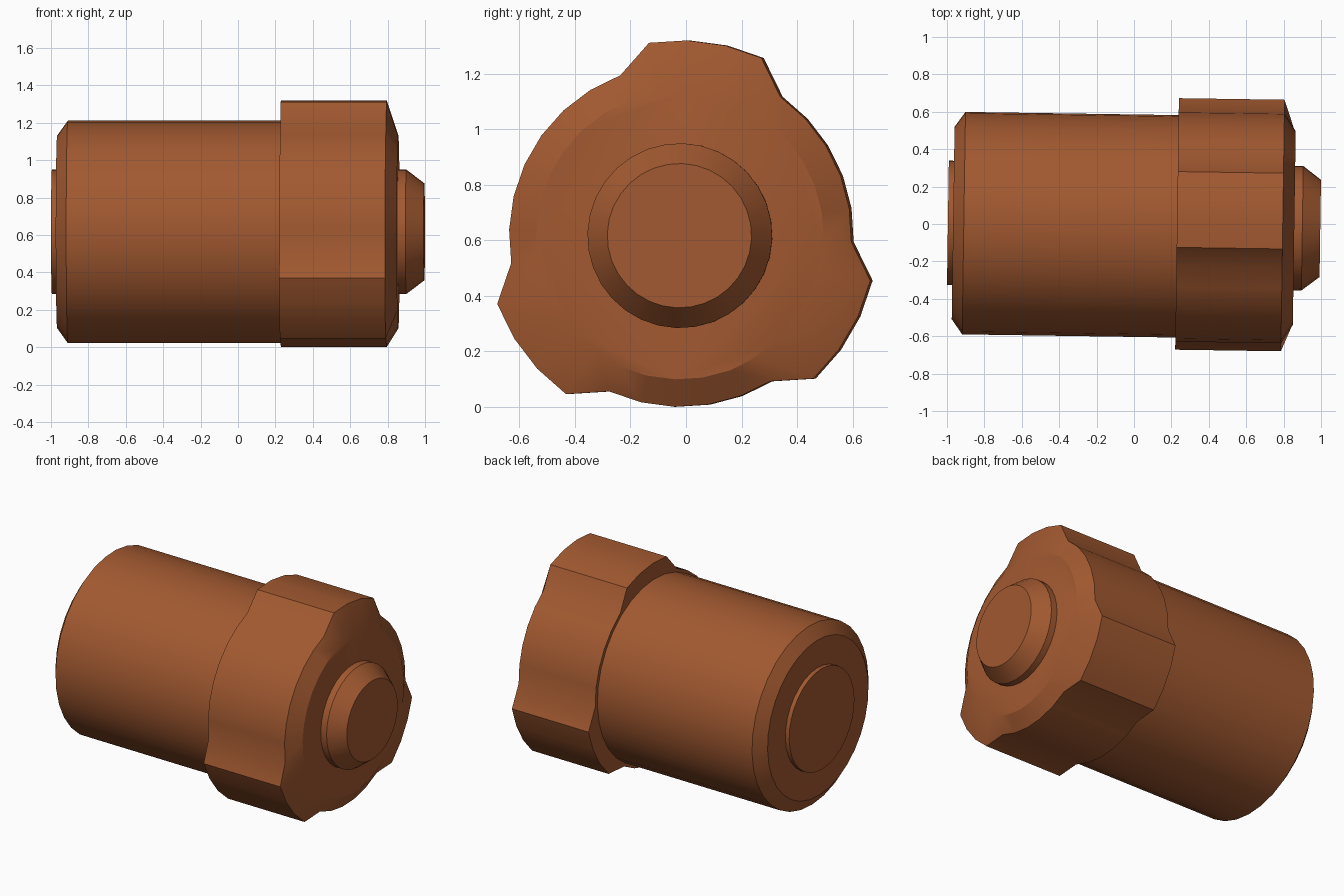
import bpy, bmesh, math
from mathutils import Matrix

if "Cube" in bpy.data.objects:
    bpy.data.objects.remove(bpy.data.objects["Cube"])

SEG = 32
STEP = 2 * math.pi / SEG
START = math.radians(99.2)
# The whole part leans slightly off the x axis
PLACE = Matrix.Translation((0, -0.009, 0.617)) @ Matrix.Rotation(math.radians(-0.85), 4, 'Z')

copper = bpy.data.materials.new("copper")
copper.diffuse_color = (0.36, 0.10, 0.03, 1)
copper.use_nodes = True
copper.node_tree.nodes["Principled BSDF"].inputs["Base Color"].default_value = copper.diffuse_color


def lathe(name, profile):
    """Closed solid along x; each profile entry is (x, radius or radius function)."""
    bm = bmesh.new()
    rings = []
    for x, r in profile:
        ring = []
        for k in range(SEG):
            rad = r(k) if callable(r) else r
            a = START - k * STEP
            ring.append(bm.verts.new((x, rad * math.cos(a), rad * math.sin(a))))
        rings.append(ring)
    for a, b in zip(rings, rings[1:]):
        for k in range(SEG):
            n = (k + 1) % SEG
            bm.faces.new((a[k], a[n], b[n], b[k]))
    bm.faces.new(rings[0])
    bm.faces.new(rings[-1])
    bmesh.ops.recalc_face_normals(bm, faces=bm.faces)
    mesh = bpy.data.meshes.new(name)
    bm.to_mesh(mesh)
    bm.free()
    mesh.materials.append(copper)
    obj = bpy.data.objects.new(name, mesh)
    bpy.context.collection.objects.link(obj)
    obj.matrix_world = PLACE
    bpy.ops.object.select_all(action='DESELECT')
    obj.select_set(True)
    bpy.context.view_layer.objects.active = obj
    bpy.ops.object.shade_smooth_by_angle(angle=math.radians(28))
    return obj


def lobed(k):
    """Three raised lobes of four points each around the collar."""
    return 0.704 if k < 24 and k % 10 < 4 else 0.617


# Main barrel with chamfered rear edge
lathe("barrel", [(-0.967, 0.515), (-0.91, 0.595), (0.30, 0.595)])
# Lobed collar, its front chamfer blending to a round face
lathe("collar", [(0.23, lobed), (0.795, lobed), (0.857, 0.518)])
# Rear boss
lathe("rear_boss", [(-0.995, 0.333), (-0.94, 0.333)])
# Tapered front boss
lathe("front_boss", [(0.83, 0.333), (0.90, 0.333), (0.996, 0.26)])
